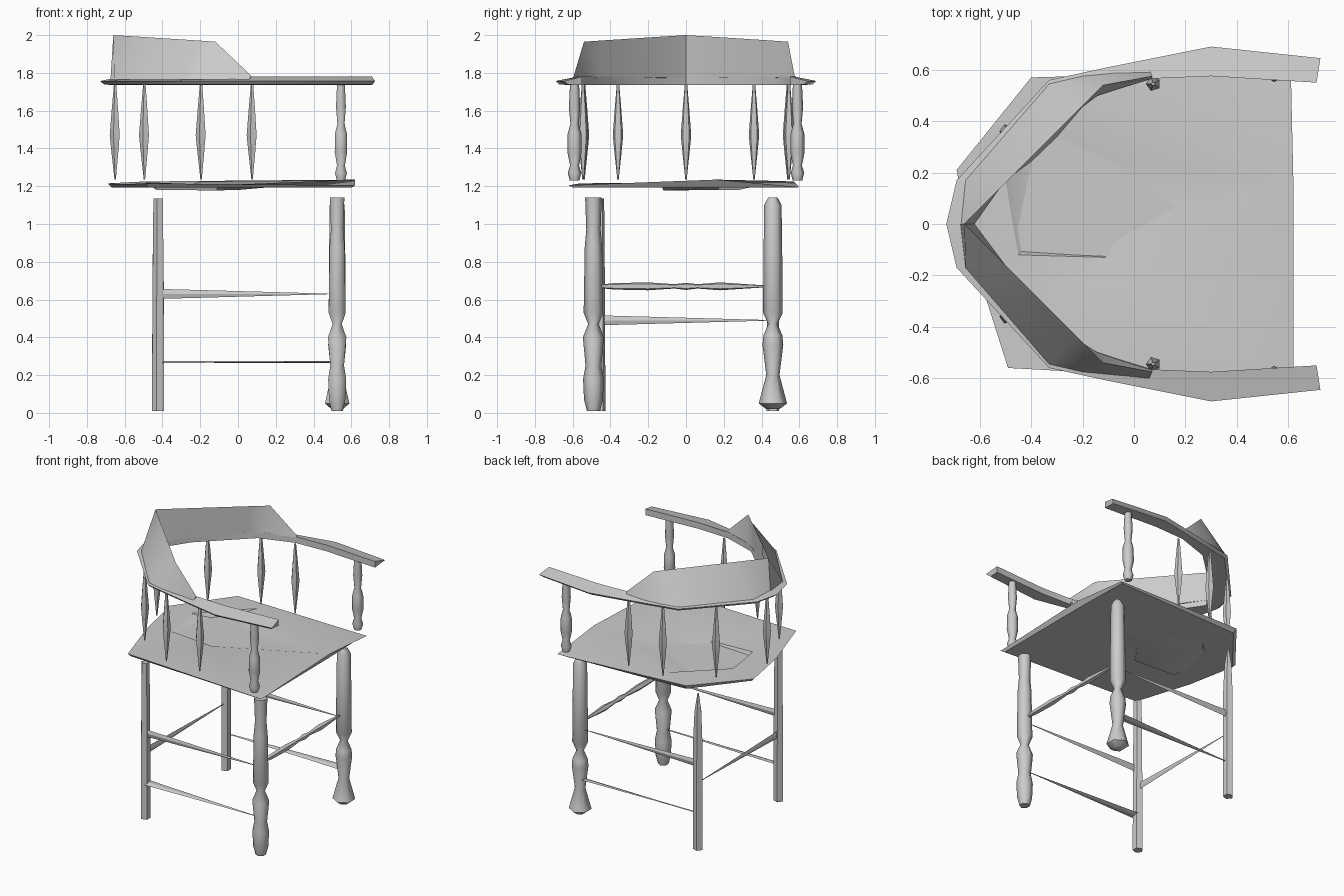
import bpy, math
from mathutils import Vector

cube = bpy.data.objects.get("Cube")
if cube:
    bpy.data.objects.remove(cube, do_unlink=True)

GREY = (0.6, 0.6, 0.6, 1)
mat = bpy.data.materials.new("plain grey")
mat.use_nodes = True
mat.diffuse_color = GREY
mat.node_tree.nodes["Principled BSDF"].inputs["Base Color"].default_value = GREY


def build(name, verts, faces, angle=40):
    mesh = bpy.data.meshes.new(name)
    mesh.from_pydata([tuple(v) for v in verts], [], faces)
    mesh.materials.append(mat)
    obj = bpy.data.objects.new(name, mesh)
    bpy.context.collection.objects.link(obj)
    bpy.ops.object.select_all(action='DESELECT')
    obj.select_set(True)
    bpy.context.view_layer.objects.active = obj
    bpy.ops.object.mode_set(mode='EDIT')
    bpy.ops.mesh.select_all(action='SELECT')
    bpy.ops.mesh.normals_make_consistent(inside=False)
    bpy.ops.object.mode_set(mode='OBJECT')
    bpy.ops.object.shade_smooth_by_angle(angle=math.radians(angle))
    return obj


def loft(name, rings, angle=40):
    """Skin equal-sized rings of points and cap both ends."""
    n = len(rings[0])
    verts = [p for ring in rings for p in ring]
    faces = [(a * n + i, a * n + (i + 1) % n, (a + 1) * n + (i + 1) % n, (a + 1) * n + i)
             for a in range(len(rings) - 1) for i in range(n)]
    faces += [tuple(range(n)), tuple(range(len(verts) - n, len(verts)))]
    return build(name, verts, faces, angle)


def turned(name, x, y, profile, sides=6, z=None):
    """Turned part from (position, radius) pairs; upright, or along y when z is given."""
    rings = []
    for t, r in profile:
        ring = []
        for i in range(sides):
            a = math.tau * (i + 0.5) / sides
            u, v = r * math.cos(a), r * math.sin(a)
            ring.append((x + u, y + v, t) if z is None else (x + u, t, z + v))
        rings.append(ring)
    return loft(name, rings, 60)


def wedge(name, start, end, side):
    """Thin stretcher that is broad at the start and runs to a point."""
    s, e, w = Vector(start), Vector(end), Vector(side)
    t = w.cross(e - s).normalized() * 0.004
    return loft(name, [[s + w, s + t, s - w, s - t],
                       [e + w * .06, e + t, e - w * .06, e - t]], 20)


# Seat with a sunken dish whose floor shows underneath
rim = [(.62, -.62, 1.205), (.62, .16, 1.235), (.61, .6, 1.195), (-.4, .57, 1.225),
       (-.69, .21, 1.215), (-.62, -.15, 1.21), (-.49, -.56, 1.215)]
dish = [(-.18, .48, 1.228), (-.5, .17, 1.225), (-.45, -.12, 1.22), (-.11, -.13, 1.205)]
floor = [(-.35, .28, 1.18), (-.43, -.1, 1.18), (-.11, -.12, 1.178), (0, .03, 1.18)]
under = [(x * .97, y * .97, 1.194) for x, y, z in rim]
faces = [(1, 2, 7), (2, 3, 7), (3, 4, 8, 7), (4, 5, 9, 8), (5, 6, 9),
         (6, 0, 10, 9), (0, 1, 10),
         (1, 7, 11, 14), (7, 8, 11), (8, 9, 12, 11), (9, 10, 13, 12), (10, 1, 14, 13),
         (11, 12, 13, 14), tuple(range(15, 22))]
faces += [(i, (i + 1) % 7, 15 + (i + 1) % 7, 15 + i) for i in range(7)]
build("seat", rim + dish + floor + under, faces, 30)

# Front legs, turned
turned("front_leg_left", .525, .46, [(.02, .035), (.05, .075), (.2, .035), (.36, .055), (.41, .05),
       (.47, .025), (.53, .052), (.8, .05), (1.1, .046), (1.14, .025)])
turned("front_leg_right", .525, -.49, [(.01, .035), (.07, .05), (.18, .055), (.25, .042), (.4, .056),
       (.47, .028), (.53, .052), (.88, .046), (.97, .038), (1.14, .044)])

# Back legs, plain
turned("back_leg_left", -.42, .46, [(.01, .035), (.8, .033), (1.0, .025), (1.135, .005)], 5)
turned("back_leg_right", -.42, -.46, [(.01, .035), (.6, .033), (1.135, .028)], 5)

# Stretchers
turned("front_stretcher", .525, 0, [(-.45, .01), (-.38, .018), (-.2, .022), (-.06, .012), (0, .02),
       (.06, .012), (.18, .022), (.41, .006)], 5, z=.67)
wedge("back_stretcher", (-.42, -.45, .49), (-.42, .44, .49), (0, 0, .026))
for side, y in (("left", .465), ("right", -.47)):
    wedge("upper_stretcher_" + side, (-.4, y, .63), (.48, y, .63), (0, 0, .026))
wedge("lower_stretcher_left", (.49, .465, .27), (-.4, .46, .27), (0, .03, .006))
wedge("lower_stretcher_right", (-.4, -.465, .27), (.49, -.48, .27), (0, .03, .006))

# Back spindles and arm posts
spindle = [(1.235, .004), (1.39, .021), (1.47, .029), (1.6, .019), (1.74, .007)]
turned("back_spindle_centre", -.65, 0, spindle, 5)
post = [(1.23, .025), (1.27, .036), (1.31, .024), (1.38, .038), (1.48, .036),
        (1.53, .022), (1.62, .03), (1.74, .024)]
for side, s in (("left", 1), ("right", -1)):
    for i, (x, y) in enumerate([(-.495, .36), (-.195, .54), (.075, .545)]):
        turned(f"spindle_{side}_{i + 1}", x, s * y, spindle, 5)
    turned("arm_post_" + side, .545, s * .59, post)

# Arm rail: outer and inner edge points, mirrored across the chair
half = [((.725, .645), (.71, .55)), ((.3, .69), (.3, .575)), ((-.1, .61), (.06, .565)),
        ((-.33, .56), (-.18, .485)), ((-.69, .17), (-.5, .18))]
mid = [((-.73, 0), (-.62, 0))]
mirrored = [((a, -b), (c, -d)) for (a, b), (c, d) in reversed(half)]
rings = [[(*o, 1.757), (*i, 1.78), (*i, 1.735), (o[0] * .97, o[1] * .97, 1.738)]
         for o, i in half + mid + mirrored]
loft("arm_rail", rings, 30)

# Crest: a wedge standing on the rail, straight along the top
crest = [((.06, .6), (.07, .565), (.07, .575, 1.785)),
         ((-.2, .575), (-.14, .5), (-.12, .54, 1.965)),
         ((-.33, .545), (-.22, .45), (-.22, .44, 1.972)),
         ((-.655, .17), (-.5, .17), (-.5, .16, 1.99))]
crest_mid = [((-.675, 0), (-.62, 0), (-.66, 0, 2.0))]
crest_mirror = [((a, -b), (c, -d), (e, -f, g)) for (a, b), (c, d), (e, f, g) in reversed(crest)]
loft("crest", [[(*o, 1.765), (*i, 1.775), t] for o, i, t in crest + crest_mid + crest_mirror], 50)
